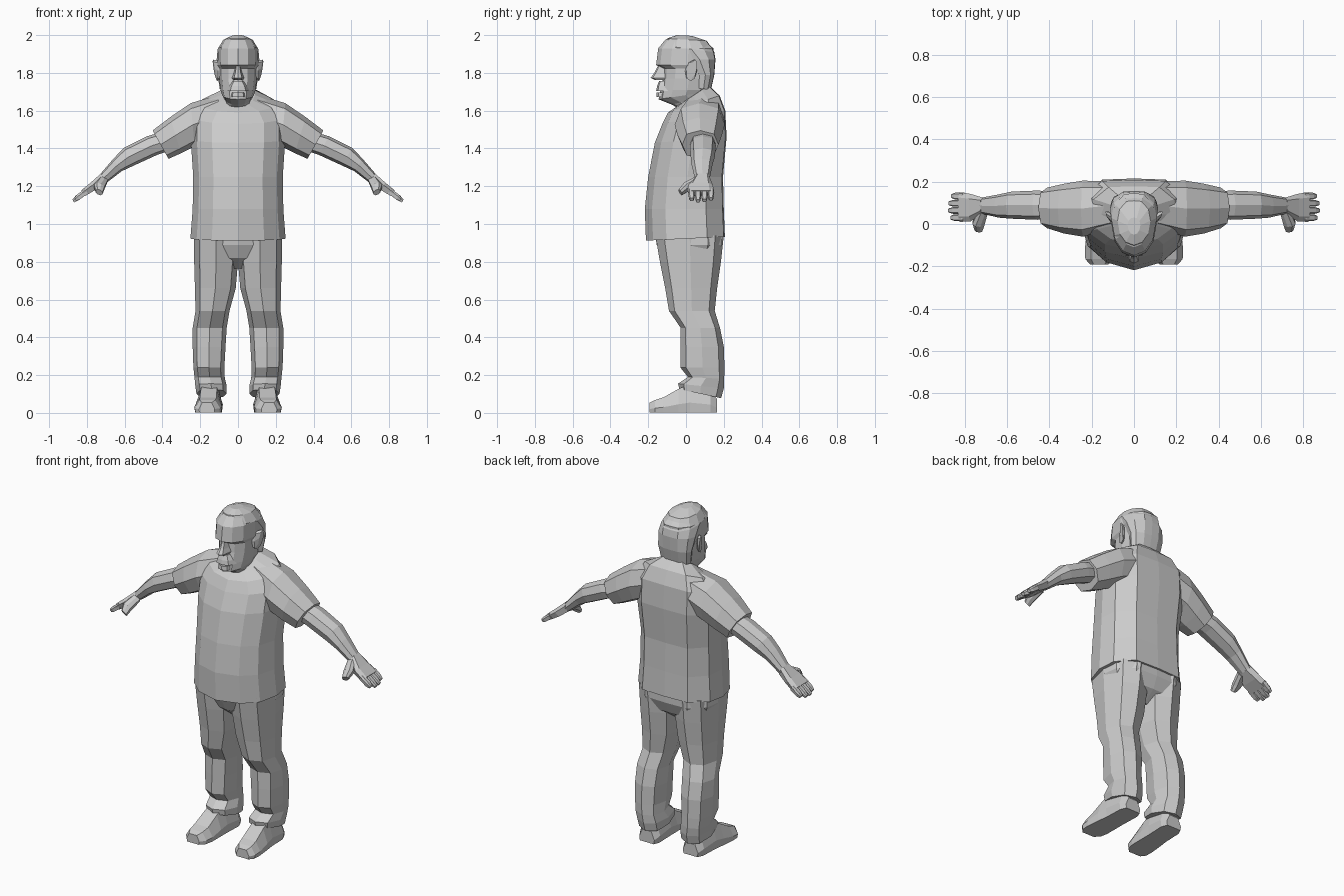
import bpy, bmesh
from mathutils import Vector as V


def loft(name, profile, rings, mirror=False):
    """Skin a cross-section through rings of (centre, half-axis u, half-axis v)."""
    bm = bmesh.new()
    loops = [[bm.verts.new(V(c) + V(u) * a + V(v) * b) for a, b in profile] for c, u, v in rings]
    n = len(profile)
    for r0, r1 in zip(loops, loops[1:]):
        for i in range(n):
            bm.faces.new((r0[i], r0[(i + 1) % n], r1[(i + 1) % n], r1[i]))
    bm.faces.new(loops[0])
    bm.faces.new(loops[-1])
    bmesh.ops.recalc_face_normals(bm, faces=bm.faces)
    me = bpy.data.meshes.new(name)
    bm.to_mesh(me)
    bm.free()
    ob = bpy.data.objects.new(name, me)
    bpy.context.collection.objects.link(ob)
    if mirror:
        ob.modifiers.new("mirror", 'MIRROR').use_mirror_merge = False
    return ob


def sym(half):
    """Complete a half profile across x = 0."""
    return half + [(-a, b) for a, b in reversed(half) if a]


def level(xc, hw, yf, yb, zf, zb=None):
    """Ring lying flat, optionally tilted front to back."""
    zb = zf if zb is None else zb
    return ((xc, (yf + yb) / 2, (zf + zb) / 2), (hw, 0, 0), (0, (yb - yf) / 2, (zb - zf) / 2))


def across(xt, zt, xb, zb, yf, yb):
    """Ring across an arm, from a top point to a bottom point."""
    return (((xt + xb) / 2, (yf + yb) / 2, (zt + zb) / 2),
            ((xt - xb) / 2, 0, (zt - zb) / 2), (0, (yb - yf) / 2, 0))


OCT = [(1, 0), (.75, .75), (0, 1), (-.75, .75), (-1, 0), (-.75, -.75), (0, -1), (.75, -.75)]
BOX = [(1, .65), (.3, 1), (-1, .8), (-1, -.8), (.3, -1), (1, -.65)]
BODY = sym([(0, -1), (.55, -.82), (.87, -.48), (1, .05), (.95, .55), (.6, .97), (0, 1)])
HEAD = sym([(0, -1), (.5, -.86), (.85, -.5), (1, .1), (.87, .62), (.45, .97), (0, 1)])
WEDGE = sym([(0, -1), (.6, -.75), (1, 1)])

# Shirt body
loft("shirt_body", BODY, [
    level(0, .252, -.212, .206, .912, .932),
    level(0, .24, -.218, .2, 1.08),
    level(0, .237, -.2, .196, 1.25),
    level(0, .25, -.165, .215, 1.43, 1.46),
    level(0, .25, -.125, .208, 1.53, 1.6),
    level(0, .2, -.095, .178, 1.59, 1.68),
    level(0, .09, -.045, .12, 1.625, 1.735)])

# Sleeves
loft("sleeves", OCT, [
    across(.10, 1.685, .12, 1.46, -.02, .2),
    across(.25, 1.64, .23, 1.41, -.06, .205),
    across(.36, 1.565, .30, 1.375, -.045, .19),
    across(.452, 1.495, .368, 1.345, -.02, .172)], True)

# Bare arms
loft("arms", OCT, [
    across(.36, 1.50, .33, 1.40, .03, .15),
    across(.48, 1.465, .43, 1.365, .02, .158),
    across(.605, 1.403, .55, 1.31, .025, .153),
    across(.66, 1.345, .615, 1.28, .03, .14),
    across(.735, 1.258, .70, 1.215, .048, .125)], True)

# Hands
loft("palms", BOX, [
    across(.725, 1.268, .70, 1.22, .05, .125),
    across(.78, 1.219, .755, 1.18, .012, .142),
    across(.83, 1.178, .81, 1.148, .01, .15)], True)
for i, length in enumerate((.055, .068, .066, .05)):
    y = .03 + i * .034
    rings = []
    for t, s in ((-.02, 1), (length * .6, .95), (length, .6)):
        rings.append(((.818 + .8 * t, y, 1.163 - .6 * t), (.008 * s, 0, .013 * s), (0, .017 * s, 0)))
    loft("fingers_%d" % (i + 1), BOX, rings, True)
loft("thumbs", OCT, [
    ((.715, .06, 1.23), (.022, 0, .014), (.012, .01, -.016)),
    ((.735, .0, 1.195), (.027, 0, .014), (.01, .014, -.018)),
    ((.735, -.03, 1.168), (.018, 0, .01), (.006, .01, -.012))], True)

# Trousers
loft("trouser_seat", BODY, [
    level(0, .228, -.165, .195, .96),
    level(0, .234, -.155, .195, .89),
    level(0, .20, -.12, .165, .82),
    level(0, .07, -.05, .09, .765)])
loft("trouser_legs", OCT, [
    level(.117, .117, -.162, .2, .94),
    level(.116, .116, -.138, .185, .80),
    level(.12, .108, -.11, .165, .66),
    level(.135, .09, -.09, .152, .54),
    level(.15, .09, -.028, .18, .45),
    level(.153, .087, -.03, .2, .35),
    level(.154, .082, -.03, .204, .24),
    level(.15, .08, .01, .202, .19, .18),
    level(.143, .083, -.042, .2, .155, .13),
    level(.14, .08, -.035, .186, .125, .078)], True)

# Shoes: heel to toe
SHOE = [(-.92, -1), (.92, -1), (1, -.3), (.6, 1), (-.6, 1), (-1, -.3)]
loft("shoes", SHOE, [
    ((x, y, h / 2 + .002), (w, 0, 0), (0, 0, h / 2)) for y, x, w, h in (
        (.165, .145, .05, .07), (.13, .146, .066, .12), (.02, .15, .066, .15),
        (-.04, .154, .07, .125), (-.12, .158, .074, .08), (-.165, .162, .068, .066),
        (-.192, .165, .042, .052))], True)

# Head, neck to crown
loft("head", HEAD, [
    level(0, .078, -.02, .115, 1.60),
    level(0, .07, -.075, .11, 1.632, 1.68),
    level(0, .084, -.145, .115, 1.66, 1.7),
    level(0, .093, -.135, .125, 1.71),
    level(0, .1, -.122, .13, 1.77),
    level(0, .101, -.12, .14, 1.822),
    level(0, .108, -.158, .145, 1.842),
    level(0, .105, -.147, .145, 1.93),
    level(0, .074, -.11, .105, 1.975, 1.968),
    level(0, .03, -.05, .03, 1.998, 1.992)])

# Hair around the back of the head
loft("hair", HEAD, [
    level(0, .097, .045, .132, 1.72, 1.71),
    level(0, .108, .045, .15, 1.79),
    level(0, .113, -.03, .156, 1.87),
    level(0, .108, -.12, .15, 1.945, 1.91),
    level(0, .078, -.1, .11, 1.982, 1.97),
    level(0, .03, -.05, .03, 2.0, 1.996)])

# Nose, moustache and lower lip
loft("nose", WEDGE, [
    level(0, .014, -.148, -.10, 1.838),
    level(0, .024, -.168, -.10, 1.80),
    level(0, .034, -.187, -.10, 1.774),
    level(0, .028, -.165, -.10, 1.762)])
loft("moustache", WEDGE, [
    level(0, .035, -.142, -.09, 1.758),
    level(0, .058, -.153, -.085, 1.73),
    level(0, .068, -.158, -.08, 1.705)])
loft("lower_lip", WEDGE, [
    level(0, .045, -.155, -.08, 1.695),
    level(0, .05, -.157, -.08, 1.672)])

# Ears
loft("ears", OCT, [
    ((.095, .015, 1.81), (0, .02, 0), (0, 0, .045)),
    ((.112, .03, 1.812), (.006, .028, 0), (0, .006, .055)),
    ((.126, .042, 1.825), (.004, .016, 0), (.007, .006, .045))], True)
